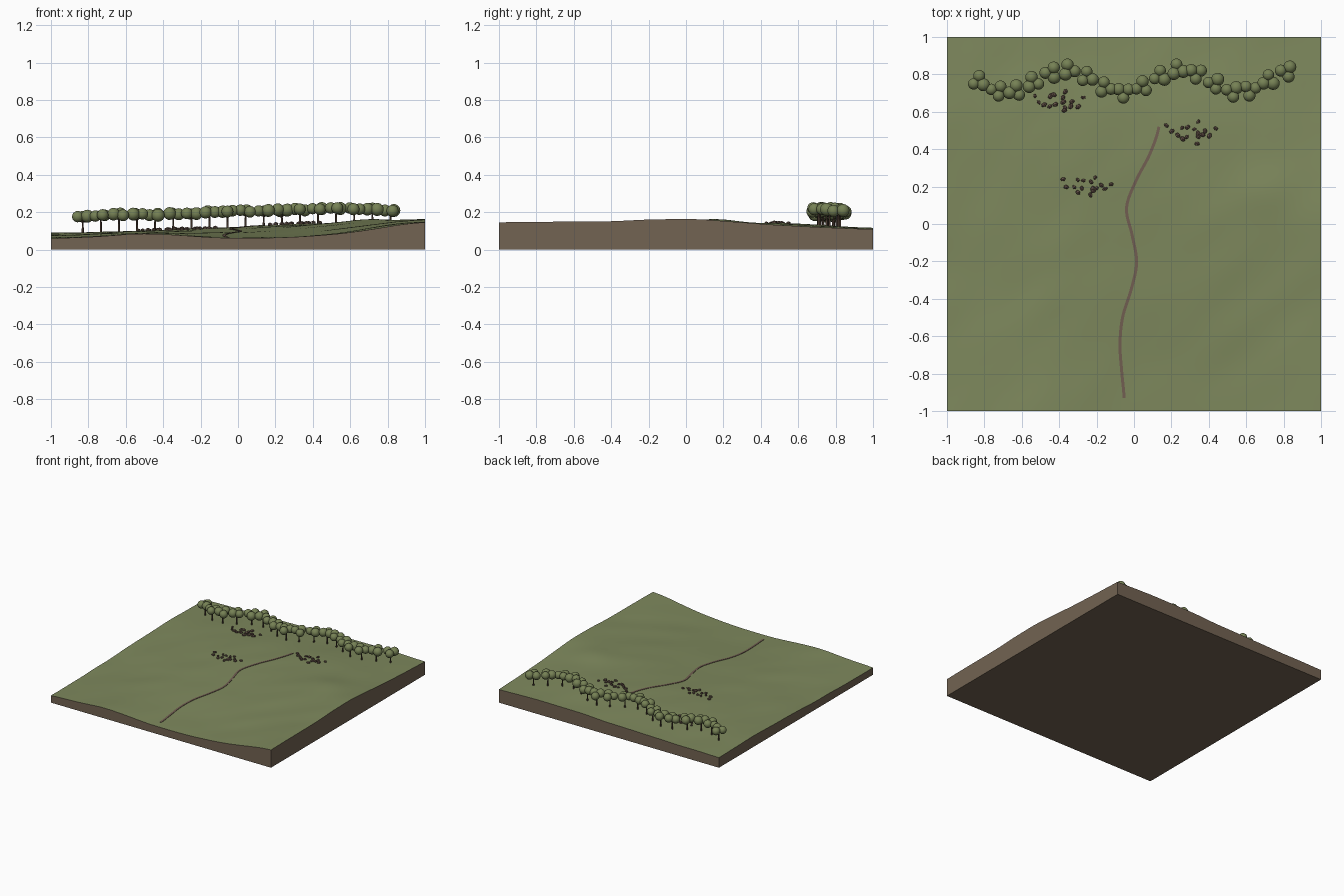
import bpy, bmesh, math, random
from mathutils import Vector, Matrix, noise

random.seed(4)
default_cube = bpy.data.objects.get("Cube")
if default_cube:
    bpy.data.objects.remove(default_cube)


def make_material(name, colour):
    material = bpy.data.materials.new(name)
    material.use_nodes = True
    material.diffuse_color = (*colour, 1)
    material.node_tree.nodes["Principled BSDF"].inputs["Base Color"].default_value = (*colour, 1)
    return material


grass = make_material("grass green", (.21, .25, .11))
earth = make_material("earth brown", (.17, .125, .085))
path_brown = make_material("path brown", (.17, .115, .085))
bark = make_material("bark brown", (.08, .05, .035))
leaves = make_material("leaf green", (.18, .22, .09))
stone = make_material("stone brown", (.13, .085, .065))


def finish(bm, name, materials, smooth_angle=None):
    mesh = bpy.data.meshes.new(name)
    bm.to_mesh(mesh)
    bm.free()
    obj = bpy.data.objects.new(name, mesh)
    bpy.context.collection.objects.link(obj)
    for material in materials:
        mesh.materials.append(material)
    if smooth_angle:
        bpy.ops.object.select_all(action="DESELECT")
        obj.select_set(True)
        bpy.context.view_layer.objects.active = obj
        bpy.ops.object.shade_smooth_by_angle(angle=math.radians(smooth_angle))
    return obj


# Coarse heights, rows from front to back, columns from -x to +x
HEIGHTS = (
    (.058, .083, .060, .080, .147),
    (.062, .082, .082, .108, .150),
    (.075, .092, .108, .138, .162),
    (.088, .103, .122, .140, .132),
    (.082, .090, .102, .118, .110),
)


def spline(values, t):
    """Smooth curve through evenly spaced values, t from -1 to 1."""
    last = len(values) - 1
    u = min(max((t + 1) / 2 * last, 0), last)
    i = min(int(u), last - 1)
    f = u - i
    a, b, c, d = (values[min(max(k, 0), last)] for k in range(i - 1, i + 3))
    return b + f / 2 * (c - a + f * (2*a - 5*b + 4*c - d + f * (3*b - 3*c + d - a)))


def ground(x, y):
    base = spline([spline(row, x) for row in HEIGHTS], y)
    hill = .014 * math.exp(-((x - .7) ** 2 + (y - .18) ** 2) / .02)
    ripple = .004 * noise.noise(Vector(((x + y) * 2, (y - x) * 4, .5)))
    return base + hill + ripple


# Land block: rolling top, straight earth sides and flat base
bm = bmesh.new()
bmesh.ops.create_grid(bm, x_segments=64, y_segments=64, size=1)
for v in bm.verts:
    v.co.z = ground(v.co.x, v.co.y)
rim = [e for e in bm.edges if e.is_boundary]
skirt = bmesh.ops.extrude_edge_only(bm, edges=rim)["geom"]
for v in skirt:
    if isinstance(v, bmesh.types.BMVert):
        v.co.z = 0
bmesh.ops.contextual_create(bm, geom=[e for e in bm.edges if e.is_boundary])
bmesh.ops.recalc_face_normals(bm, faces=bm.faces)
for face in bm.faces:
    face.material_index = 0 if face.normal.z > .5 else 1
finish(bm, "land_block", [grass, earth], 40)

# Winding footpath laid as a thin ribbon over the ground
PATH_X = (-.053, -.066, -.075, -.06, -.015, .014, -.01, -.04, .01, .085, .133)
bm = bmesh.new()
STEPS = 80
previous = None
for i in range(STEPS + 1):
    t = 2 * i / STEPS - 1
    x, y = spline(PATH_X, t), -.205 + .725 * t
    slope = (spline(PATH_X, t + .02) - spline(PATH_X, t - .02)) / (.04 * .725)
    across = Vector((1, -slope, 0)).normalized() * .008
    pair = []
    for side in (-1, 1):
        p = Vector((x, y, 0)) + across * side
        pair.append(bm.verts.new((p.x, p.y, ground(p.x, p.y) + .003)))
    if previous:
        bm.faces.new((previous[0], previous[1], pair[1], pair[0]))
    previous = pair
ribbon = bmesh.ops.extrude_face_region(bm, geom=bm.faces[:])["geom"]
for v in ribbon:
    if isinstance(v, bmesh.types.BMVert):
        v.co.z -= .005
bmesh.ops.recalc_face_normals(bm, faces=bm.faces)
finish(bm, "footpath", [path_brown], 40)

# Wavy row of trees: thin trunk with three round leaf clumps each
trunks, crowns = bmesh.new(), bmesh.new()
TREES = 18
for i in range(TREES):
    x = -.83 + 1.645 * i / (TREES - 1)
    y = .765 + .06 * math.cos(math.tau * (x - .25) / .62)
    z = ground(x, y)
    bmesh.ops.create_cone(trunks, cap_ends=True, segments=8, radius1=.006, radius2=.004,
                          depth=.1, matrix=Matrix.Translation((x, y, z + .045)))
    turn = random.uniform(0, math.tau)
    for k in range(3):
        angle = turn + k * math.tau / 3
        spot = Vector((x + .03 * math.cos(angle), y + .03 * math.sin(angle),
                       z + .09 + random.uniform(-.004, .006)))
        bmesh.ops.create_icosphere(crowns, subdivisions=3, radius=random.uniform(.03, .035),
                                   matrix=Matrix.Translation(spot))
finish(trunks, "tree_trunks", [bark], 50)
finish(crowns, "tree_crowns", [leaves], 60)

# Three scatters of small stones sharing one layout
LAYOUT = ((-.13, .03), (-.1, 0), (-.07, -.01), (-.05, .03), (-.05, -.03), (-.02, .03),
          (.04, .05), (.02, .02), (.03, -.01), (.025, -.055), (.06, -.02), (.08, .005),
          (.13, .015), (.1, -.02), (-.02, -.02), (.03, -.03))
CENTRES = {"right": (-.405, .655), "middle": (-.255, .205), "left": (.305, .49)}
for name, (cx, cy) in CENTRES.items():
    bm = bmesh.new()
    for dx, dy in LAYOUT:
        x = cx + dx + random.uniform(-.008, .008)
        y = cy + dy + random.uniform(-.008, .008)
        size = random.uniform(.011, .016)
        place = (Matrix.Translation((x, y, ground(x, y) + .005))
                 @ Matrix.Rotation(random.uniform(0, math.tau), 4, "Z")
                 @ Matrix.Diagonal((size * 1.15, size * .85, size * .75, 1)))
        bmesh.ops.create_icosphere(bm, subdivisions=1, radius=1, matrix=place)
    finish(bm, "stones_" + name, [stone])
